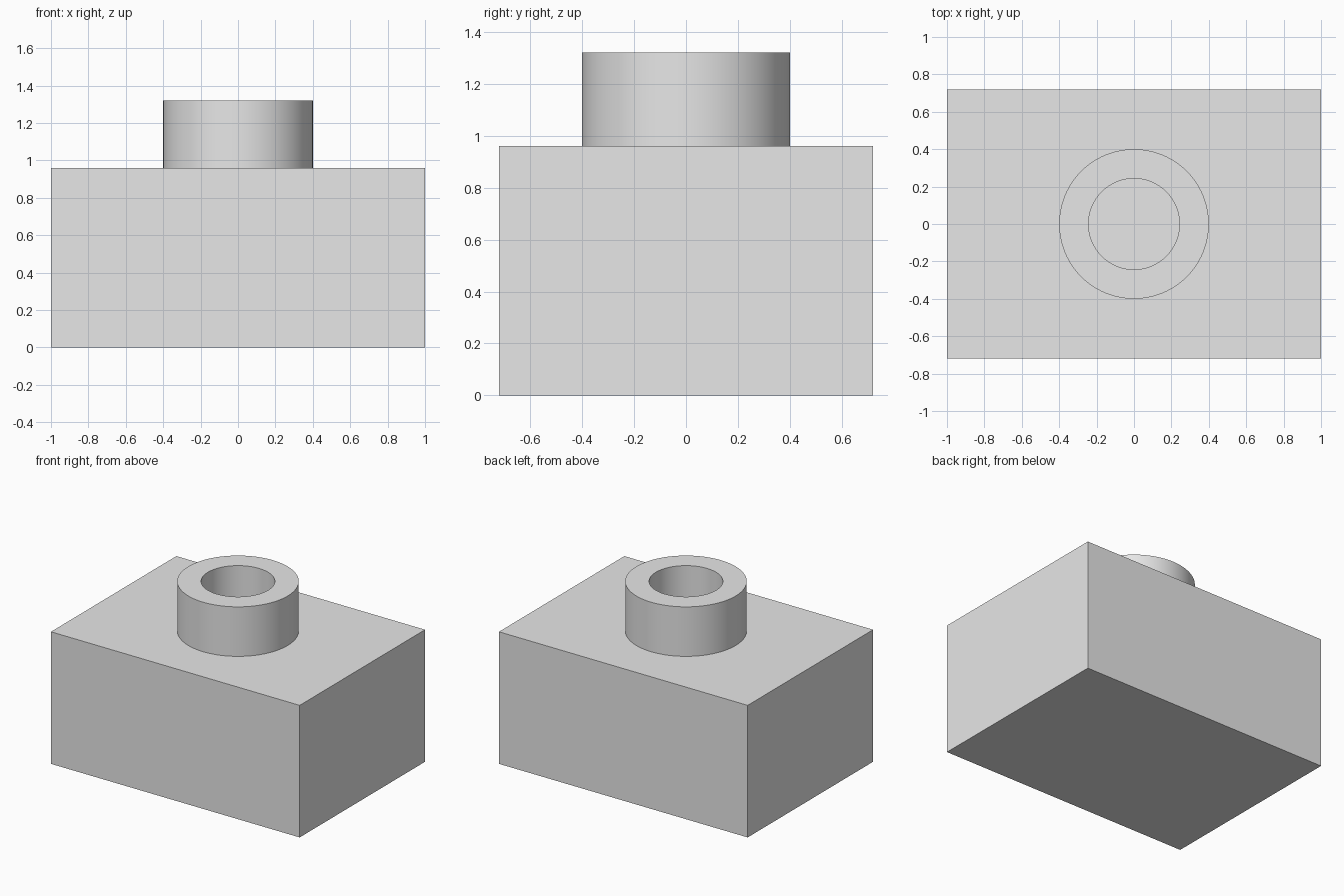
import bpy
import bmesh
import math
from mathutils import Vector

cube = bpy.data.objects.get("Cube")
if cube:
    bpy.data.objects.remove(cube, do_unlink=True)

WIDTH, DEPTH, HEIGHT = 2.0, 1.44, 0.96
TOP = 1.32
OUTER, INNER = 0.40, 0.243
SEGMENTS = 96

# Single grey material
grey = bpy.data.materials.new("light_grey")
grey.use_nodes = True
colour = (0.8, 0.8, 0.8, 1.0)
grey.diffuse_color = colour
grey.node_tree.nodes["Principled BSDF"].inputs["Base Color"].default_value = colour


def add_object(name, bm):
    bmesh.ops.recalc_face_normals(bm, faces=bm.faces)
    mesh = bpy.data.meshes.new(name)
    bm.to_mesh(mesh)
    bm.free()
    mesh.materials.append(grey)
    obj = bpy.data.objects.new(name, mesh)
    bpy.context.collection.objects.link(obj)
    return obj


# Rectangular base block
bm = bmesh.new()
bmesh.ops.create_cube(bm, size=1.0)
bmesh.ops.scale(bm, vec=(WIDTH, DEPTH, HEIGHT), verts=bm.verts)
bmesh.ops.translate(bm, vec=(0, 0, HEIGHT / 2), verts=bm.verts)
add_object("base_block", bm)

# Hollow round boss: a wall profile spun about z, with its foot on the block
bm = bmesh.new()
profile = [(OUTER, HEIGHT), (OUTER, TOP), (INNER, TOP), (INNER, HEIGHT)]
verts = [bm.verts.new((r, 0, z)) for r, z in profile]
edges = [bm.edges.new(pair) for pair in zip(verts, verts[1:])]
bmesh.ops.spin(bm, geom=verts + edges, cent=Vector(), axis=Vector((0, 0, 1)),
               angle=math.tau, steps=SEGMENTS, use_duplicate=False)
bmesh.ops.remove_doubles(bm, verts=bm.verts, dist=0.0001)
boss = add_object("hollow_boss", bm)
# Orient the open shell so its outer wall faces outwards
outer_wall = next(p for p in boss.data.polygons
                  if Vector(p.center).xy.length > OUTER - 0.01)
if outer_wall.normal.dot(outer_wall.center * Vector((1, 1, 0)).length) < 0 \
        and outer_wall.normal.xy.dot(outer_wall.center.xy) < 0:
    boss.data.flip_normals()

# Smooth round walls with sharp rims
bpy.ops.object.select_all(action="DESELECT")
boss.select_set(True)
bpy.context.view_layer.objects.active = boss
bpy.ops.object.shade_smooth_by_angle(angle=math.radians(30))
